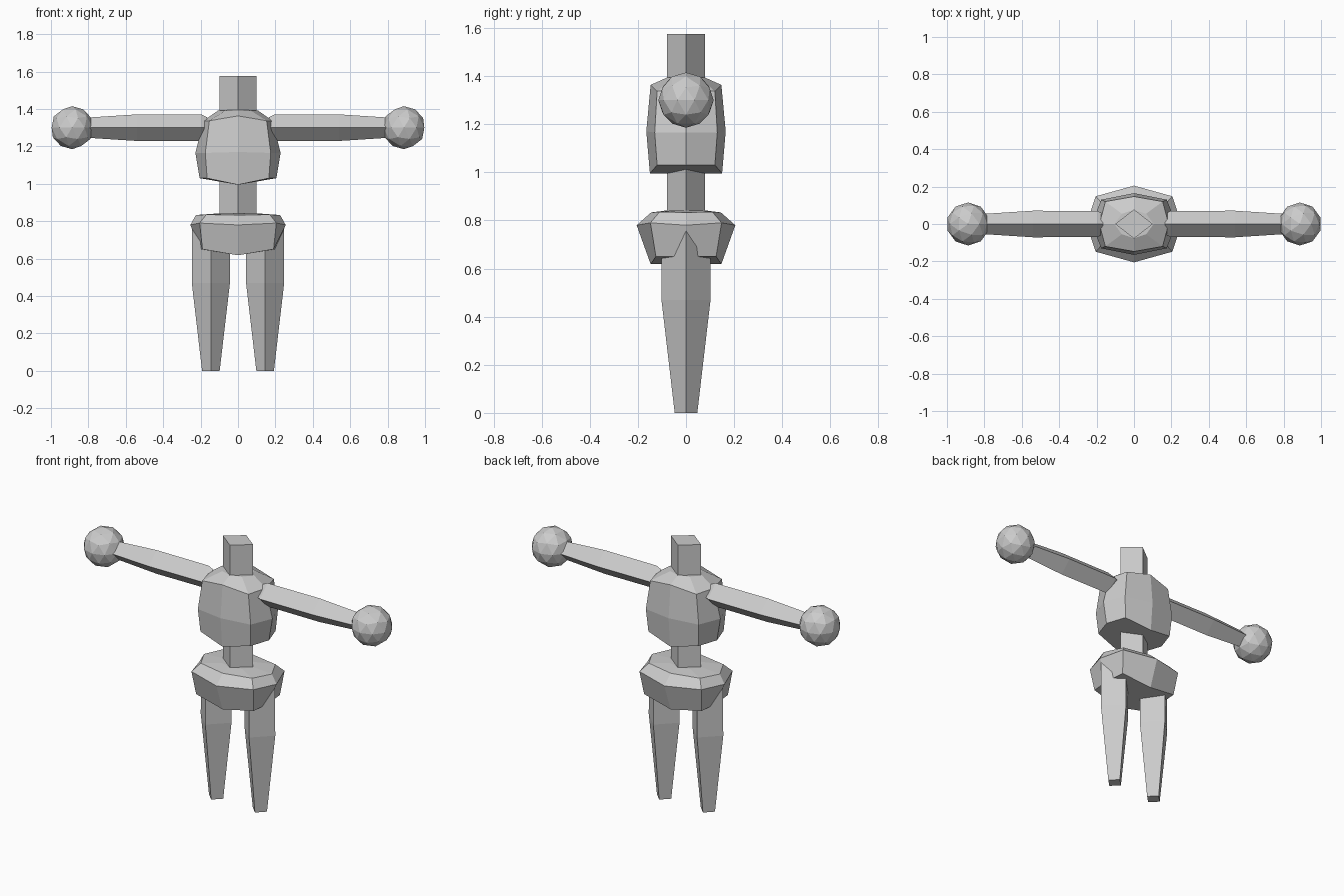
import bpy, bmesh
from mathutils import Vector

if "Cube" in bpy.data.objects:
    bpy.data.objects.remove(bpy.data.objects["Cube"])


def loft(name, rings):
    """Skin a closed solid through rings of equal point count."""
    bm = bmesh.new()
    loops = [[bm.verts.new(p) for p in ring] for ring in rings]
    n = len(loops[0])
    for a, b in zip(loops, loops[1:]):
        for i in range(n):
            j = (i + 1) % n
            bm.faces.new((a[i], a[j], b[j], b[i]))
    bm.faces.new(loops[0][::-1])
    bm.faces.new(loops[-1])
    bmesh.ops.recalc_face_normals(bm, faces=bm.faces)
    mesh = bpy.data.meshes.new(name)
    bm.to_mesh(mesh)
    bm.free()
    obj = bpy.data.objects.new(name, mesh)
    bpy.context.collection.objects.link(obj)
    return obj


def diamond(centre, u, v):
    c, u, v = Vector(centre), Vector(u), Vector(v)
    return [c + u, c + v, c - u, c - v]


def octagon(front, corner, side):
    """Eight-point ring: front (y, z), corner (x, y, z), side (x, z)."""
    fy, fz = front
    cx, cy, cz = corner
    sx, sz = side
    return [(0, -fy, fz), (cx, -cy, cz), (sx, 0, sz), (cx, cy, cz),
            (0, fy, fz), (-cx, cy, cz), (-sx, 0, sz), (-cx, -cy, cz)]


# Spine and neck: one diamond column
loft("spine_and_neck", [diamond((0, 0, z), (0.1, 0, 0), (0, 0.078, 0))
                        for z in (0.75, 1.575)])

# Chest
loft("chest", [
    octagon((0.15, 0.995), (0.165, 0.12, 1.03), (0.205, 1.03)),
    octagon((0.165, 1.17), (0.175, 0.13, 1.165), (0.228, 1.165)),
    octagon((0.147, 1.363), (0.153, 0.12, 1.337), (0.185, 1.337)),
    octagon((0.076, 1.395), (0.065, 0.055, 1.393), (0.105, 1.393)),
])

# Pelvis
loft("pelvis", [
    octagon((0.147, 0.618), (0.19, 0.125, 0.65), (0.20, 0.65)),
    octagon((0.205, 0.78), (0.205, 0.148, 0.79), (0.255, 0.78)),
    octagon((0.145, 0.833), (0.17, 0.11, 0.835), (0.225, 0.833)),
    octagon((0.076, 0.842), (0.065, 0.055, 0.842), (0.1, 0.842)),
])

for side, s in (("left", -1), ("right", 1)):
    # Tapered leg
    loft(side + "_leg", [diamond((s * 0.145, 0, z), (r, 0, 0), (0, r, 0))
                         for z, r in ((0, 0.047), (0.47, 0.102), (0.77, 0.1))])
    # Tapered arm
    loft(side + "_arm", [diamond((s * x, 0, 1.3), (0, r, 0), (0, 0, r))
                         for x, r in ((0.165, 0.055), (0.195, 0.07),
                                      (0.54, 0.071), (0.82, 0.053))])
    # Ball hand
    bpy.ops.mesh.primitive_ico_sphere_add(subdivisions=2, radius=0.115,
                                          location=(s * 0.887, 0, 1.3))
    bpy.context.object.name = side + "_hand"
